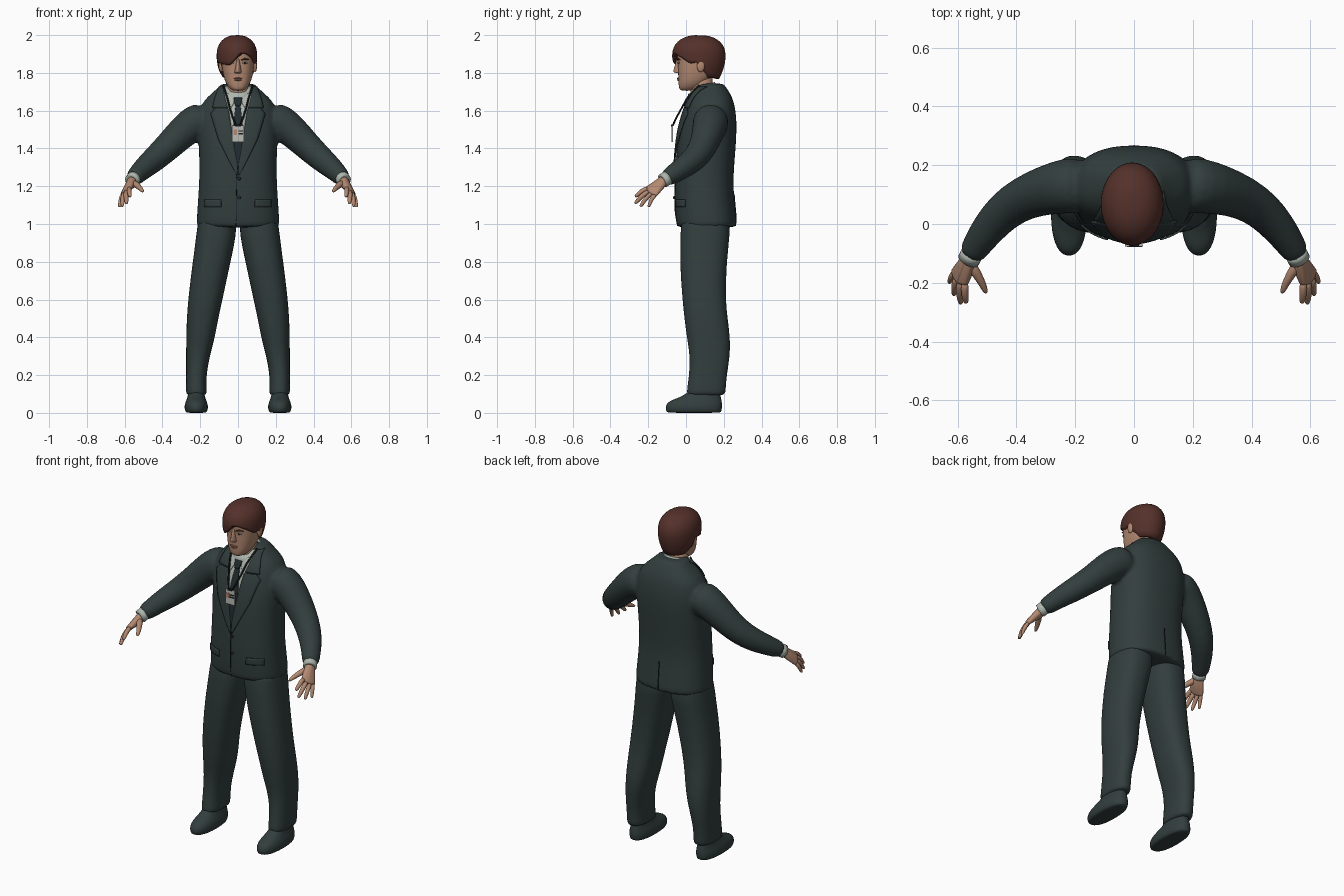
import bpy, bmesh, math
from mathutils import Vector, Matrix
from mathutils.bvhtree import BVHTree

if "Cube" in bpy.data.objects:
    bpy.data.objects.remove(bpy.data.objects["Cube"])


def material(name, *rgb):
    m = bpy.data.materials.new(name)
    m.use_nodes = True
    m.diffuse_color = (*rgb, 1)
    m.node_tree.nodes["Principled BSDF"].inputs["Base Color"].default_value = (*rgb, 1)
    return m


SUIT = material("suit_green_grey", 0.032, 0.048, 0.047)
TIE = material("tie_dark", 0.016, 0.025, 0.028)
SKIN = material("skin", 0.45, 0.25, 0.165)
HAIR = material("hair_brown", 0.09, 0.03, 0.023)
SHIRT = material("shirt_pale", 0.42, 0.47, 0.42)
BLACK = material("black", 0.008, 0.009, 0.01)
LIP = material("lip", 0.33, 0.15, 0.11)
CARD = material("card_white", 0.5, 0.5, 0.46)


def finish(bm, name, mat, subsurf=0, voxel=0):
    bmesh.ops.recalc_face_normals(bm, faces=bm.faces)
    for f in bm.faces:
        f.smooth = True
    me = bpy.data.meshes.new(name)
    bm.to_mesh(me)
    bm.free()
    me.materials.append(mat)
    ob = bpy.data.objects.new(name, me)
    bpy.context.collection.objects.link(ob)
    if subsurf:
        ob.modifiers.new("Subsurf", "SUBSURF").levels = subsurf
        ob.modifiers["Subsurf"].render_levels = subsurf
    if voxel:
        r = ob.modifiers.new("Blend", "REMESH")
        r.mode, r.voxel_size, r.use_smooth_shade = "VOXEL", voxel, True
        s = ob.modifiers.new("Smooth", "SMOOTH")
        s.factor, s.iterations = 0.5, 6
    return ob


def loft(bm, rings):
    rows = [[bm.verts.new(p) for p in r] for r in rings]
    n = len(rows[0])
    for a, b in zip(rows, rows[1:]):
        for i in range(n):
            bm.faces.new((a[i], a[(i + 1) % n], b[(i + 1) % n], b[i]))
    bm.faces.new(rows[0])
    bm.faces.new(rows[-1])


def oval(z, hw, yf, yb, cx=0, p=2.4, tilt=0, n=24):
    """Horizontal rounded ring between a front and a back y."""
    pts, cy, ry = [], (yf + yb) / 2, (yb - yf) / 2
    for i in range(n):
        c, s = math.cos(math.tau * i / n), math.sin(math.tau * i / n)
        x = hw * math.copysign(abs(c) ** (2 / p), c)
        y = ry * math.copysign(abs(s) ** (2 / p), s)
        pts.append(Vector((cx + x, cy + y, z + tilt * y)))
    return pts


def tube(bm, path, s=1, n=12):
    """Round tube through (x, y, z, radius) points, x mirrored by s."""
    pts = [Vector((s * x, y, z)) for x, y, z, r in path]
    rings = []
    for i, p in enumerate(pts):
        d = pts[min(i + 1, len(pts) - 1)] - pts[max(i - 1, 0)]
        q = d.to_track_quat("Z", "Y")
        r = path[i][3]
        rings.append([p + q @ Vector((r * math.cos(math.tau * k / n), r * math.sin(math.tau * k / n), 0))
                      for k in range(n)])
    loft(bm, rings)


def hull(bm, balls, s=1):
    """Convex skin around (x, y, z, radius) balls."""
    vs = []
    for x, y, z, r in balls:
        vs += bmesh.ops.create_icosphere(bm, subdivisions=2, radius=r,
                                         matrix=Matrix.Translation((s * x, y, z)))["verts"]
    bmesh.ops.delete(bm, geom=bm.faces[:], context="FACES_ONLY")
    bmesh.ops.delete(bm, geom=bm.edges[:], context="EDGES_FACES") if bm.edges else None
    if not bm.verts:
        return
    bmesh.ops.convex_hull(bm, input=bm.verts[:])
    bmesh.ops.delete(bm, geom=[v for v in bm.verts if not v.link_faces], context="VERTS")


def ball(name, mat, loc, size):
    bm = bmesh.new()
    bmesh.ops.create_uvsphere(bm, u_segments=20, v_segments=12, radius=1,
                              matrix=Matrix.Translation(loc) @ Matrix.Diagonal((*size, 1)))
    return finish(bm, name, mat)


def box(name, mat, loc, size):
    bm = bmesh.new()
    bmesh.ops.create_cube(bm, size=1, matrix=Matrix.Translation(loc) @ Matrix.Diagonal((*size, 1)))
    ob = finish(bm, name, mat)
    for f in ob.data.polygons:
        f.use_smooth = False


# Jacket: body and both sleeves blended into one skin
ARM = [(.16, .135, 1.56, .098), (.23, .13, 1.54, .097), (.29, .118, 1.49, .088), (.37, .092, 1.41, .077),
       (.44, .048, 1.345, .07), (.5, -.02, 1.295, .06), (.54, -.08, 1.256, .05), (.558, -.112, 1.236, .046)]
bm = bmesh.new()
loft(bm, [oval(*r) for r in (
    (.98, .222, -.05, .27), (.99, .222, -.052, .27), (1.08, .217, -.06, .262), (1.2, .208, -.06, .25),
    (1.32, .205, -.055, .257), (1.45, .212, -.045, .268), (1.55, .212, -.025, .27), (1.62, .2, 0, .26),
    (1.66, .178, .015, .25), (1.7, .13, .04, .23), (1.735, .093, .06, .205), (1.745, .088, .065, .2))])
for s in (1, -1):
    tube(bm, ARM, s, 16)
jacket = finish(bm, "jacket", SUIT, 1, .011)

# Trousers: both legs blended at the hips
bm = bmesh.new()
for s in (1, -1):
    loft(bm, [oval(z, hw, yf, yb, s * cx) for z, cx, hw, yf, yb in (
        (.09, .22, .056, 0, .21), (.1, .22, .056, 0, .21), (.2, .222, .053, .015, .217),
        (.3, .212, .063, .02, .235), (.4, .198, .077, .003, .235), (.5, .188, .084, -.01, .222),
        (.6, .173, .092, -.02, .21), (.8, .14, .101, -.035, .216), (.95, .112, .107, -.03, .235),
        (1.06, .11, .104, -.03, .235))])
finish(bm, "trousers", SUIT, 1, .011)

# Shoes, shirt cuffs and hands
KNUCKLES = [(.575, -.195, 1.192, .014), (.592, -.192, 1.177, .014), (.604, -.178, 1.166, .013),
            (.61, -.16, 1.158, .012)]
TIPS = [(.572, -.27, 1.145), (.59, -.272, 1.108), (.613, -.243, 1.092), (.629, -.2, 1.09)]
for s, side in ((1, "left"), (-1, "right")):
    bm = bmesh.new()
    loft(bm, [oval(z, hw, yf, yb, s * .221, 2.3) for z, hw, yf, yb in (
        (0, .05, -.095, .182), (.004, .056, -.104, .187), (.025, .064, -.111, .192), (.05, .06, -.105, .192),
        (.07, .052, -.075, .188), (.085, .046, -.02, .185), (.13, .04, .03, .175))])
    finish(bm, side + "_shoe", SUIT, 1)

    bm = bmesh.new()
    tube(bm, [(.548, -.095, 1.247, .038), (.563, -.123, 1.228, .038), (.564, -.125, 1.227, .03)], s, 16)
    finish(bm, side + "_shirt_cuff", SHIRT)

    bm = bmesh.new()
    hull(bm, [(.556, -.11, 1.236, .026), (.562, -.135, 1.215, .026)] + KNUCKLES, s)
    finish(bm, side + "_palm", SKIN)
    bm = bmesh.new()
    for (x, y, z, r), tip in zip(KNUCKLES, TIPS):
        a, b = Vector((x, y, z)), Vector(tip)
        bend = Vector((.003, -.004, .006))
        tube(bm, [(*a, r), (*(a.lerp(b, .5) + bend), r * .92), (*a.lerp(b, .85), r * .78),
                  (*a.lerp(b, .97), r * .55), (*b, r * .2)], s)
    tube(bm, [(.56, -.13, 1.222, .02), (.535, -.17, 1.205, .017), (.515, -.205, 1.187, .013),
              (.505, -.23, 1.174, .009), (.503, -.236, 1.171, .003)], s)
    finish(bm, side + "_fingers", SKIN, 1)

# Head and neck
bm = bmesh.new()
loft(bm, [oval(*r) for r in (
    (1.705, .022, -.024, .03), (1.714, .042, -.036, .06), (1.74, .062, -.04, .1), (1.77, .074, -.041, .135),
    (1.81, .083, -.043, .165), (1.85, .087, -.043, .18), (1.89, .087, -.048, .185), (1.93, .08, -.044, .18),
    (1.965, .05, -.01, .15))])
finish(bm, "head", SKIN, 2)
bm = bmesh.new()
tube(bm, [(0, .09, 1.64, .062), (0, .082, 1.72, .06), (0, .08, 1.8, .06)], n=24)
finish(bm, "neck", SKIN)

# Face features
bm = bmesh.new()
hull(bm, [(0, -.044, 1.868, .007), (0, -.058, 1.81, .009), (.012, -.044, 1.805, .007), (-.012, -.044, 1.805, .007)])
finish(bm, "nose", SKIN)
ball("upper_lip", LIP, (0, -.041, 1.771, ), (.024, .007, .004))
ball("lower_lip", LIP, (0, -.04, 1.763), (.02, .007, .005))
for s, side in ((1, "left"), (-1, "right")):
    ball(side + "_ear", SKIN, (s * .09, .078, 1.838), (.011, .021, .034))
    ball(side + "_eye", SHIRT, (s * .036, -.039, 1.853), (.015, .005, .005))
    ball(side + "_iris", BLACK, (s * .036, -.042, 1.853), (.006, .004, .005))
    bm = bmesh.new()
    tube(bm, [(.018, -.046, 1.868, .003), (.036, -.043, 1.874, .005), (.058, -.032, 1.87, .002)], s)
    finish(bm, side + "_brow", HAIR)

# Hair: dome whose lower edge follows a hairline, swept low on the right
HAIRLINE = [(-180, 1.865), (-150, 1.85), (-115, 1.84), (-100, 1.86), (-80, 1.905), (-60, 1.9), (-40, 1.88),
            (-20, 1.85), (-5, 1.855), (12, 1.81), (30, 1.775), (90, 1.768), (150, 1.775), (168, 1.81), (180, 1.865)]


def hairline(deg):
    for (a, za), (b, zb) in zip(HAIRLINE, HAIRLINE[1:]):
        if a <= deg <= b:
            return za + (zb - za) * (deg - a) / (b - a)


def hair_point(deg, t, inset=1):
    z = 2 - (2 - hairline(deg)) * (1 - math.cos(t * math.pi / 2))
    d = (z - 1.89) / .11
    f = (1 - d ** 2.3) ** (1 / 2.3) if d > 0 else 1 - .2 * d * d
    a = math.radians(deg)
    return Vector((-.006 + .107 * f * inset * math.cos(a), .068 + .141 * f * inset * math.sin(a), z))


bm = bmesh.new()
angles = [i * 6 - 180 for i in range(60)]
loft(bm, [[hair_point(a, t / 14) for a in angles] for t in range(1, 15)]
     + [[hair_point(a, 1, .84) for a in angles]])
finish(bm, "hair", HAIR)

# Shirt collar, higher at the back
bm = bmesh.new()
loft(bm, [oval(1.665, .082, .0, .17, tilt=.4), oval(1.72, .071, .012, .153, tilt=.45),
          oval(1.722, .06, .025, .14, tilt=.45)])
finish(bm, "shirt_collar", SHIRT)

# Thin cloth plates laid on the jacket surface
bpy.context.view_layer.update()
surface = BVHTree.FromObject(jacket, bpy.context.evaluated_depsgraph_get())


def drape(name, mat, rows, lift, s=1, front=-1, cols=6, steps=4):
    """Rows are (z, inner x, outer x), from the top down."""
    bm = bmesh.new()
    full = [Vector(a).lerp(Vector(b), k / steps) for a, b in zip(rows, rows[1:]) for k in range(steps)]
    full.append(Vector(rows[-1]))
    grid = []
    for z, x0, x1 in full:
        line = []
        for c in range(cols + 1):
            x = s * (x0 + (x1 - x0) * c / cols)
            hit = surface.ray_cast(Vector((x, front * 2, z)), Vector((0, -front, 0)))[0]
            y = hit.y if hit else .1
            line.append(bm.verts.new((x, y + front * lift, z)))
        grid.append(line)
    for a, b in zip(grid, grid[1:]):
        for i in range(cols):
            bm.faces.new((a[i], a[i + 1], b[i + 1], b[i]))
    ob = finish(bm, name, mat)
    m = ob.modifiers.new("Thickness", "SOLIDIFY")
    m.thickness, m.offset = .006, 0


drape("shirt_front", SHIRT, [(1.725, -.08, .08), (1.65, -.068, .068), (1.58, -.048, .048), (1.42, -.02, .02),
                             (1.28, -.004, .004)], .003)
drape("tie", TIE, [(1.662, -.02, .02), (1.625, -.013, .013), (1.5, -.028, .028), (1.4, -.026, .026),
                   (1.29, -.004, .004)], .009)
drape("tie_knot", TIE, [(1.668, -.022, .022), (1.625, -.014, .014)], .016)
for s, side in ((1, "left"), (-1, "right")):
    drape(side + "_collar_flap", SHIRT, [(1.69, .02, .075), (1.64, .022, .068), (1.6, .045, .052)], .009, s)
    drape(side + "_upper_lapel", SUIT, [(1.727, .08, .1), (1.66, .066, .125), (1.615, .053, .135)], .011, s)
    drape(side + "_lower_lapel", SUIT, [(1.612, .052, .12), (1.585, .046, .145), (1.45, .026, .105),
                                        (1.32, .005, .04), (1.26, 0, .008)], .011, s)
    drape(side + "_pocket_flap", SUIT, [(1.13, .09, .178), (1.09, .088, .178)], .004, s)
drape("front_opening", BLACK, [(1.26, -.008, -.005), (.99, -.012, -.009)], .001, cols=1)
drape("back_vent", BLACK, [(1.16, -.002, .001), (.99, -.002, .001)], .001, front=1, cols=1)
for z in (1.24, 1.14):
    ball("jacket_button", TIE, (.006, -.063, z), (.009, .005, .009))

# Lanyard and card
bm = bmesh.new()
for s in (1, -1):
    tube(bm, [(.078, .07, 1.735, .005), (.056, .005, 1.665, .005), (.042, -.025, 1.61, .005),
              (.028, -.05, 1.565, .005), (.012, -.07, 1.522, .005)], s, 8)
finish(bm, "lanyard", BLACK)
box("card", CARD, (0, -.073, 1.478), (.062, .006, .088))
box("card_clip", BLACK, (0, -.074, 1.522), (.03, .009, .012))
box("card_picture", SKIN, (-.014, -.077, 1.485), (.02, .002, .028))
for z in (1.492, 1.478):
    box("card_stripe", BLACK, (.015, -.077, z), (.024, .002, .007))
